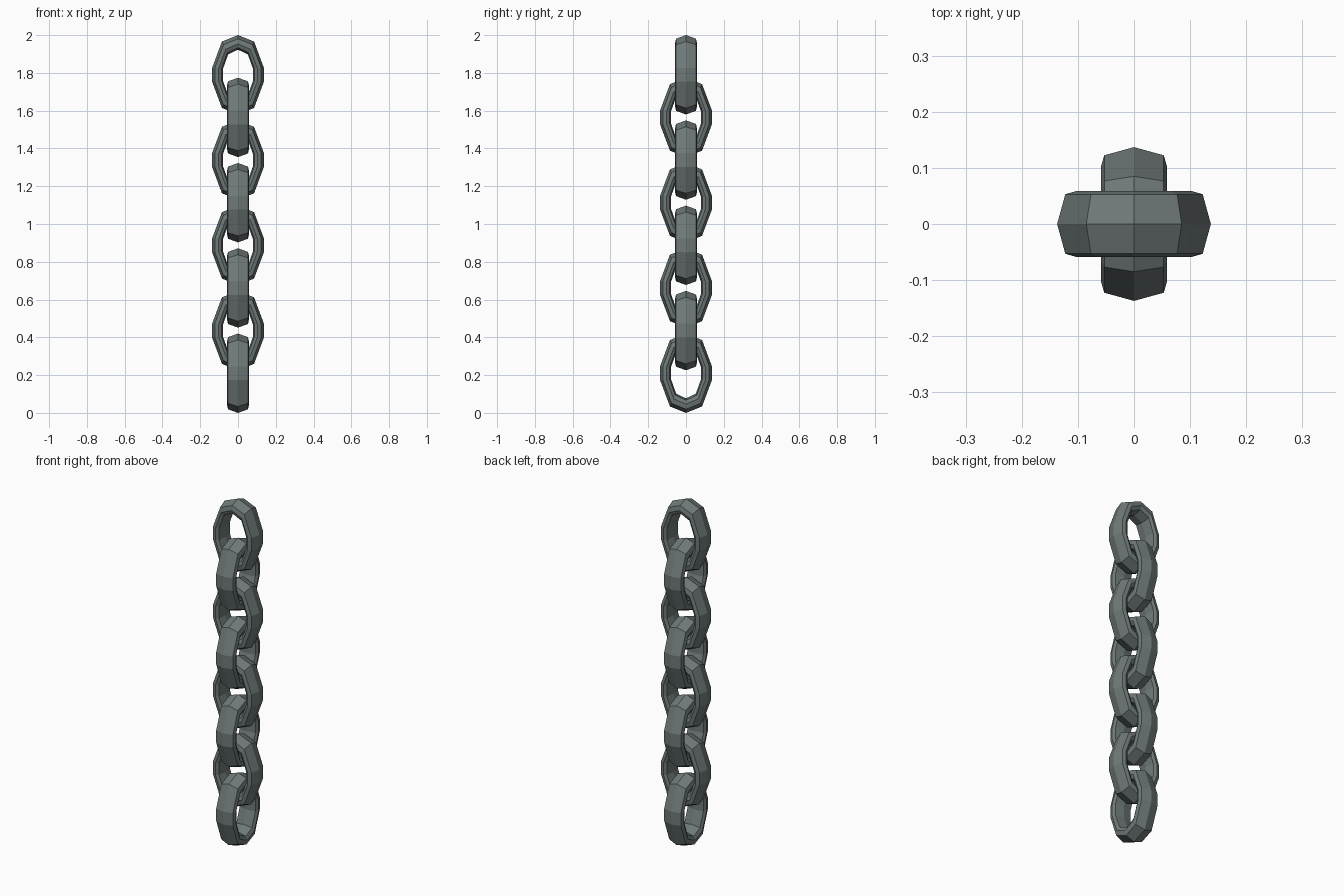
import bpy, bmesh
from math import pi

if "Cube" in bpy.data.objects:
    bpy.data.objects.remove(bpy.data.objects["Cube"])

HALF_H = 0.21
COUNT = 8
STEP = (2.0 - 2 * HALF_H) / (COUNT - 1)

# Quarter outlines of one link (width, height): outer ridge and inner hole
OUTER = [(0, 0.21), (0.085, 0.176), (0.137, 0.037)]
INNER = [(0, 0.133), (0.052, 0.108), (0.079, 0.033)]
# Bar section: blend from outer to inner outline, half thickness
SECTION = [(0, 0), (0.25, 0.053), (0.6, 0.059), (0.87, 0.05), (1, 0)]
SECTION += [(t, -d) for t, d in SECTION[-2:0:-1]]


def full_loop(q):
    right = q + [(x, -z) for x, z in q[::-1]]
    return right + [(-x, z) for x, z in right[-2:0:-1]]


def link_mesh():
    bm = bmesh.new()
    rings = []
    for (ox, oz), (ix, iz) in zip(full_loop(OUTER), full_loop(INNER)):
        rings.append([bm.verts.new((ox + (ix - ox) * t, d, oz + (iz - oz) * t))
                      for t, d in SECTION])
    n, m = len(rings), len(SECTION)
    for i in range(n):
        a, b = rings[i], rings[(i + 1) % n]
        for j in range(m):
            k = (j + 1) % m
            bm.faces.new((a[j], a[k], b[k], b[j]))
    bmesh.ops.recalc_face_normals(bm, faces=bm.faces)
    me = bpy.data.meshes.new("chain_link")
    bm.to_mesh(me)
    bm.free()
    return me


# Dark iron
iron = bpy.data.materials.new("iron")
iron.diffuse_color = (0.16, 0.19, 0.19, 1)
iron.use_nodes = True
iron.node_tree.nodes["Principled BSDF"].inputs["Base Color"].default_value = iron.diffuse_color
mesh = link_mesh()
mesh.materials.append(iron)

# Hanging chain, every other link turned a quarter
for i in range(COUNT):
    link = bpy.data.objects.new(f"chain_link_{i + 1}", mesh)
    link.location.z = 2.0 - HALF_H - i * STEP
    link.rotation_euler.z = pi / 2 * (i % 2)
    bpy.context.collection.objects.link(link)
